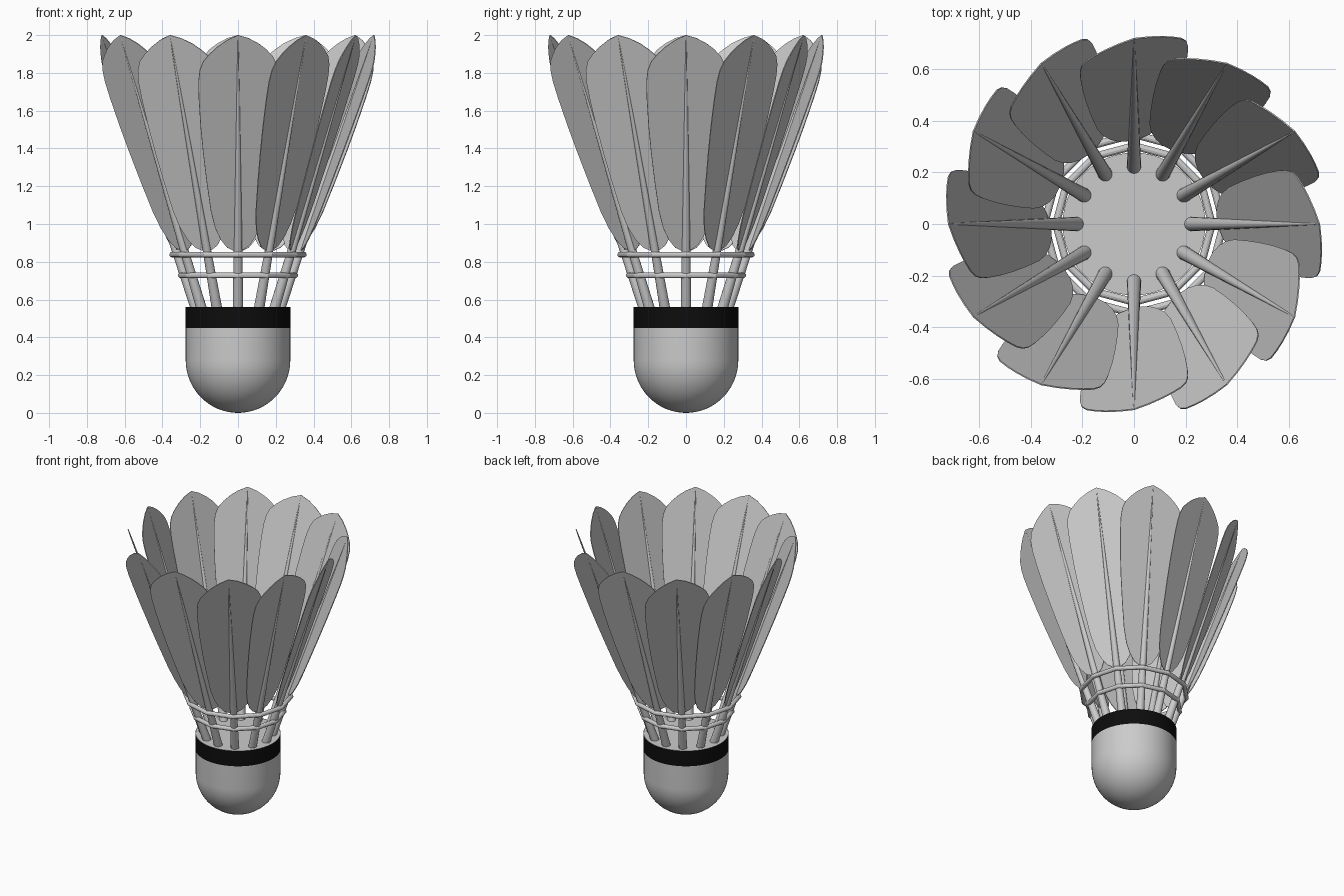
import bpy, bmesh
from math import sin, cos, pi, radians
from mathutils import Vector, Matrix

if "Cube" in bpy.data.objects:
    bpy.data.objects.remove(bpy.data.objects["Cube"])

COUNT = 12          # number of feathers
BASE_R, BASE_Z = 0.222, 0.55
TIP_R, TIP_Z = 0.72, 2.0
TWIST = radians(14)


def new_object(name, bm, smooth=True):
    bmesh.ops.recalc_face_normals(bm, faces=bm.faces)
    mesh = bpy.data.meshes.new(name)
    bm.to_mesh(mesh)
    bm.free()
    obj = bpy.data.objects.new(name, mesh)
    bpy.context.collection.objects.link(obj)
    if smooth:
        bpy.ops.object.select_all(action='DESELECT')
        bpy.context.view_layer.objects.active = obj
        obj.select_set(True)
        bpy.ops.object.shade_smooth_by_angle(angle=radians(35))
    return obj


def lathe(name, profile, steps=64):
    bm = bmesh.new()
    verts = [bm.verts.new((r, 0, z)) for r, z in profile]
    edges = [bm.edges.new(pair) for pair in zip(verts, verts[1:])]
    bmesh.ops.spin(bm, geom=verts + edges, cent=(0, 0, 0), axis=(0, 0, 1),
                   angle=2 * pi, steps=steps)
    bmesh.ops.remove_doubles(bm, verts=bm.verts, dist=1e-5)
    return new_object(name, bm)


def on_shaft(z):
    # centre line of the front feather
    f = (z - BASE_Z) / (TIP_Z - BASE_Z)
    return Vector((0, -(BASE_R + f * (TIP_R - BASE_R)), z))


# Rounded cork base with a flat top
dome = [(0.277 * sin(i * pi / 32), 0.28 - 0.28 * cos(i * pi / 32)) for i in range(17)]
lathe("cork_base", dome + [(0.277, 0.56), (0, 0.56)])

# Black band around the cork
band = lathe("cork_band", [(0.279, 0.45), (0.279, 0.56)])
black = bpy.data.materials.new("black")
black.diffuse_color = (0.004, 0.004, 0.004, 1)
black.use_nodes = True
black.node_tree.nodes["Principled BSDF"].inputs["Base Color"].default_value = black.diffuse_color
band.data.materials.append(black)

# Binding rings, twelve straight segments each
for name, radius, z in (("lower_ring", 0.303, 0.728), ("upper_ring", 0.348, 0.838)):
    bpy.ops.mesh.primitive_torus_add(major_segments=COUNT, minor_segments=12,
                                     major_radius=radius, minor_radius=0.015,
                                     location=(0, 0, z))
    bpy.context.object.name = name
    bpy.ops.object.shade_smooth_by_angle(angle=radians(25))

# Master feather shaft: tapered quill
low, high = on_shaft(BASE_Z), on_shaft(1.985)
axis = (high - low).normalized()
bm = bmesh.new()
bmesh.ops.create_cone(bm, cap_ends=True, segments=16, radius1=0.028, radius2=0.003,
                      depth=(high - low).length,
                      matrix=Matrix.Translation((low + high) / 2)
                      @ axis.to_track_quat('Z', 'Y').to_matrix().to_4x4())
shaft = new_object("feather_shaft", bm)

# Master feather vane: flat blade twisted about its shaft
outline = [(0.0, 2.0), (0.06, 1.978), (0.115, 1.945), (0.155, 1.912), (0.19, 1.875),
           (0.209, 1.83), (0.216, 1.77), (0.214, 1.68), (0.204, 1.53), (0.19, 1.39),
           (0.17, 1.23), (0.148, 1.08), (0.125, 0.99), (0.095, 0.925),
           (0.06, 0.88), (0.03, 0.864), (0.0, 0.858)]
outward = axis.cross(Vector((-1, 0, 0)))
if outward.y > 0:
    outward.negate()
side = Vector((1, 0, 0)) * cos(TWIST) - outward * sin(TWIST)
bm = bmesh.new()
mid = [bm.verts.new(on_shaft(z)) for w, z in outline]
for sign in (-1, 1):
    rim = [bm.verts.new(on_shaft(z) + side * (sign * w)) if w else mid[i]
           for i, (w, z) in enumerate(outline)]
    for i in range(len(outline) - 1):
        face = list(dict.fromkeys((mid[i], rim[i], rim[i + 1], mid[i + 1])))
        bm.faces.new(face)
vane = new_object("feather_vane", bm, smooth=False)
thick = vane.modifiers.new("thickness", 'SOLIDIFY')
thick.thickness = 0.005
thick.offset = 0

# Repeat the feather around the cork
for master in (shaft, vane):
    for i in range(1, COUNT):
        copy = master.copy()
        copy.name = f"{master.name}_{i + 1}"
        copy.rotation_euler.z = i * 2 * pi / COUNT
        bpy.context.collection.objects.link(copy)
